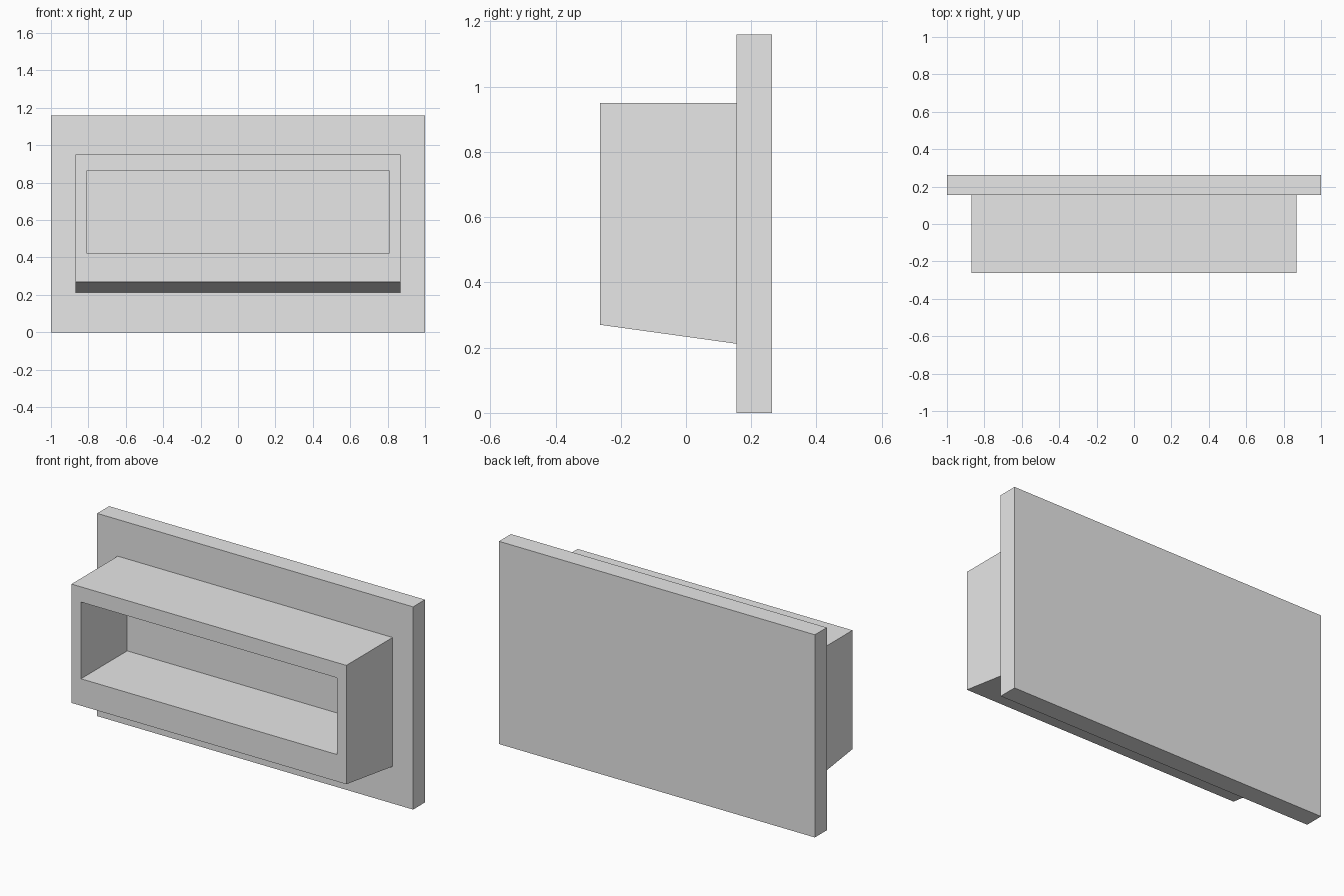
import bpy
import bmesh
from mathutils import Vector

cube = bpy.data.objects.get("Cube")
if cube:
    bpy.data.objects.remove(cube, do_unlink=True)

grey = bpy.data.materials.new("light grey")
grey.use_nodes = True
colour = (0.8, 0.8, 0.8, 1)
grey.diffuse_color = colour
grey.node_tree.nodes["Principled BSDF"].inputs["Base Color"].default_value = colour

HALF_W, HEIGHT = 1.0, 1.16
FRONT, JOIN, BACK = -0.263, 0.155, 0.263


def box_bmesh(half_x, y0, y1, z0, z1):
    bm = bmesh.new()
    bmesh.ops.create_cube(bm, size=1)
    for v in bm.verts:
        v.co = Vector((2 * half_x * v.co.x,
                       y1 if v.co.y > 0 else y0,
                       z1 if v.co.z > 0 else z0))
    return bm


def finish(bm, name):
    bm.normal_update()
    mesh = bpy.data.meshes.new(name)
    bm.to_mesh(mesh)
    bm.free()
    mesh.materials.append(grey)
    obj = bpy.data.objects.new(name, mesh)
    bpy.context.scene.collection.objects.link(obj)


# Flat rectangular back panel
finish(box_bmesh(HALF_W, JOIN, BACK, 0, HEIGHT), "back_panel")

# Projecting housing with a sloping underside
bm = box_bmesh(0.87, FRONT, JOIN, 0.27, 0.95)
for v in bm.verts:
    if v.co.y > 0 and v.co.z < 0.5:
        v.co.z = 0.212

# Open the rear, where the panel closes it
bm.normal_update()
rear = [f for f in bm.faces if f.normal.y > 0.9]
bmesh.ops.delete(bm, geom=rear, context='FACES_ONLY')

# Rectangular opening running back to the panel
front = next(f for f in bm.faces if f.normal.y < -0.9)
bmesh.ops.inset_region(bm, faces=[front], thickness=0.06)
for v in front.verts:
    v.co.x = 0.81 if v.co.x > 0 else -0.81
    v.co.z = 0.863 if v.co.z > 0.6 else 0.424
opening = list(front.edges)
bmesh.ops.delete(bm, geom=[front], context='FACES_ONLY')
walls = bmesh.ops.extrude_edge_only(bm, edges=opening)["geom"]
for v in walls:
    if isinstance(v, bmesh.types.BMVert):
        v.co.y = JOIN
bmesh.ops.recalc_face_normals(bm, faces=bm.faces)
# Inner walls face into the opening, outer walls face out
bm.normal_update()
centre = Vector((0, 0, 0.62))
for f in bm.faces:
    c = f.calc_center_median()
    if abs(f.normal.y) > 0.9:
        inward = f.normal.y > 0
    else:
        inner = abs(c.x) < 0.84 and 0.4 < c.z < 0.9
        outward = f.normal.dot(c - centre) > 0
        inward = outward == inner
    if inward:
        f.normal_flip()
finish(bm, "open_housing")
